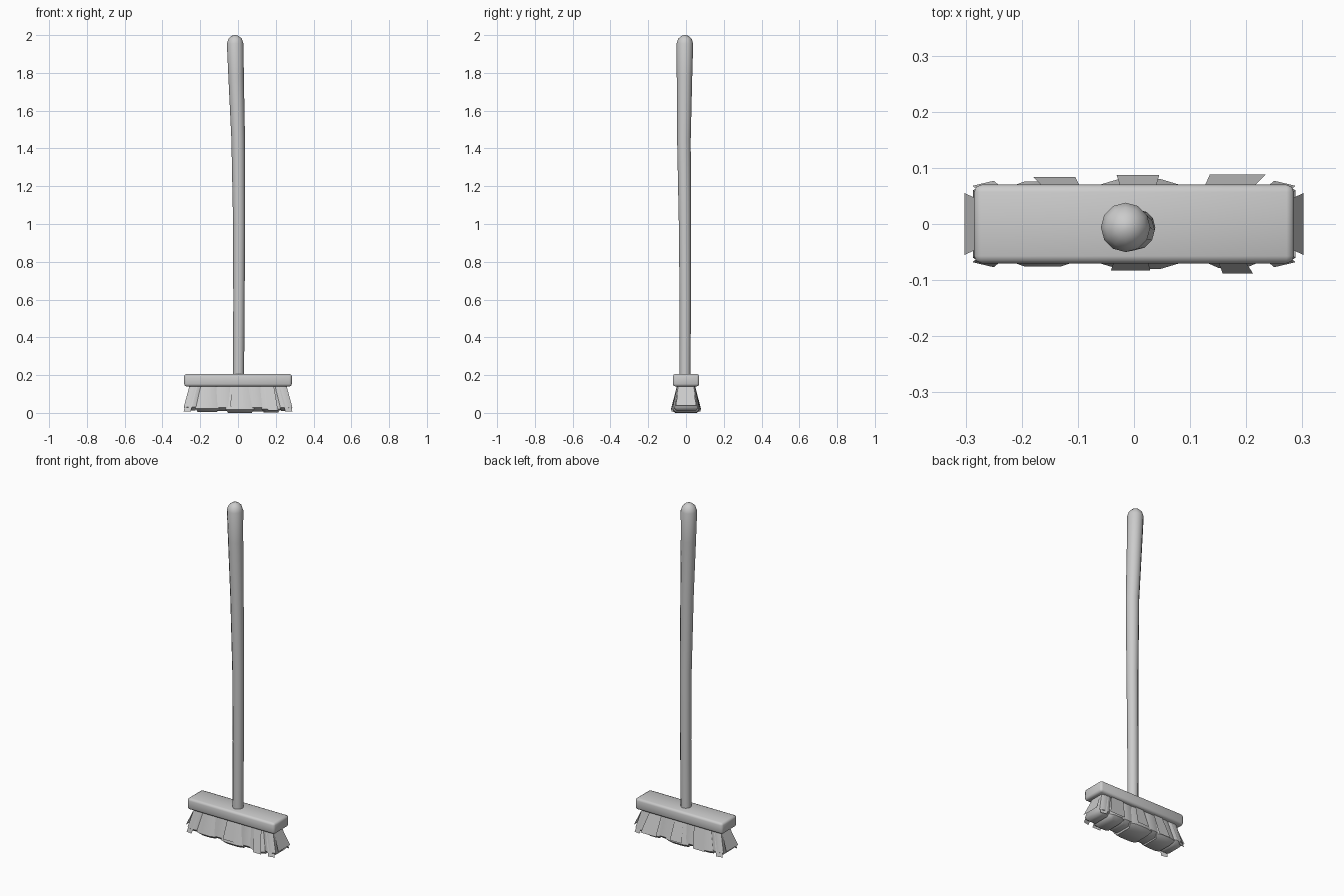
import bpy, bmesh
from math import cos, sin, pi

if "Cube" in bpy.data.objects:
    bpy.data.objects.remove(bpy.data.objects["Cube"])


def make_object(name, bm, angle=None):
    bmesh.ops.recalc_face_normals(bm, faces=bm.faces)
    mesh = bpy.data.meshes.new(name)
    bm.to_mesh(mesh)
    bm.free()
    ob = bpy.data.objects.new(name, mesh)
    bpy.context.collection.objects.link(ob)
    bpy.ops.object.select_all(action='DESELECT')
    bpy.context.view_layer.objects.active = ob
    ob.select_set(True)
    if angle:
        bpy.ops.object.shade_smooth_by_angle(angle=angle)
    return ob


def loft(bm, rings):
    """Skin closed rings of equal length and cap both ends."""
    vs = [[bm.verts.new(p) for p in ring] for ring in rings]
    n = len(vs[0])
    for a, b in zip(vs, vs[1:]):
        for i in range(n):
            j = (i + 1) % n
            bm.faces.new((a[i], a[j], b[j], b[i]))
    bm.faces.new(vs[0][::-1])
    bm.faces.new(vs[-1])


# Handle: slightly bent stick, thicker at the top (x, y, z, radius)
path = [(.003, -.005, .17, .029), (.005, -.004, .60, .030),
        (.006, -.006, 1.0, .032), (.001, -.011, 1.45, .036),
        (-.010, -.008, 1.78, .041), (-.015, -.006, 1.955, .044),
        (-.015, -.006, 1.98, .036), (-.015, -.006, 1.995, .020),
        (-.015, -.006, 2.0, .006)]
bm = bmesh.new()
loft(bm, [[(x + r * cos(2 * pi * i / 12), y + r * sin(2 * pi * i / 12), z)
           for i in range(12)] for x, y, z, r in path])
make_object("handle", bm, 1.0)

# Head: softened wooden block
bm = bmesh.new()
bmesh.ops.create_cube(bm, size=1)
for v in bm.verts:
    v.co.x *= .57
    v.co.y *= .14
    v.co.z = v.co.z * .066 + .173
bmesh.ops.bevel(bm, geom=bm.edges[:], offset=.013, segments=2,
                profile=.5, affect='EDGES')
make_object("brush_head", bm, 1.0)

# Bristle tufts: flared lobes side by side
# (top x0, x1, bottom x0, x1, half depth, bottom z)
tufts = [(-.255, -.19, -.287, -.215, .070, .020),
         (-.20, -.11, -.225, -.10, .076, .012),
         (-.12, -.02, -.125, -.02, .070, .018),
         (-.06, .07, -.065, .085, .080, .008),
         (.04, .13, .055, .145, .070, .016),
         (.11, .20, .125, .225, .078, .010),
         (.19, .255, .215, .288, .070, .018)]


def oblong(x0, x1, d, z):
    c, e = .25 * (x1 - x0), d * .86
    return [(x0, -e, z), (x0 + c, -d, z), (x1 - c, -d, z), (x1, -e, z),
            (x1, e, z), (x1 - c, d, z), (x0 + c, d, z), (x0, e, z)]


bm = bmesh.new()
for a0, a1, b0, b1, d, z in tufts:
    m = .012
    loft(bm, [oblong(a0, a1, .046, .15), oblong(b0, b1, d, z + .018),
              oblong(b0 + m, b1 - m, d - .022, z)])
make_object("bristle_tufts", bm, .9)

# Loose bristle clumps: flat cards leaning out of the tufts
# front/back: (side, top x0, x1, bottom x0, x1, bottom y, bottom z)
cards = [(-1, -.032, .022, -.041, .029, .083, .04),
         (-1, .145, .19, .158, .212, .088, .02),
         (1, -.02, .035, -.031, .045, .087, .035),
         (1, .12, .20, .135, .235, .088, .03),
         (1, -.15, -.09, -.18, -.105, .084, .025)]
bm = bmesh.new()
for s, a0, a1, b0, b1, y, z in cards:
    bm.faces.new([bm.verts.new(p) for p in (
        (a0, s * .054, .142), (a1, s * .054, .142),
        (b1, s * y, z), (b0, s * y, z))])
# End and corner clumps, repeated on both ends
for s in (-1, 1):
    bm.faces.new([bm.verts.new(p) for p in (
        (s * .258, -.035, .142), (s * .258, .035, .142),
        (s * .302, .055, .045), (s * .302, -.055, .045))])
    for t in (-1, 1):
        bm.faces.new([bm.verts.new(p) for p in (
            (s * .215, t * .048, .145), (s * .25, t * .038, .145),
            (s * .288, t * .068, .015), (s * .25, t * .077, .015))])
make_object("bristle_clumps", bm)

# Rest the lowest bristles on the floor
for name in ("bristle_tufts", "bristle_clumps"):
    for v in bpy.data.objects[name].data.vertices:
        v.co.z -= .008 * max(0, (.15 - v.co.z) / .142)
